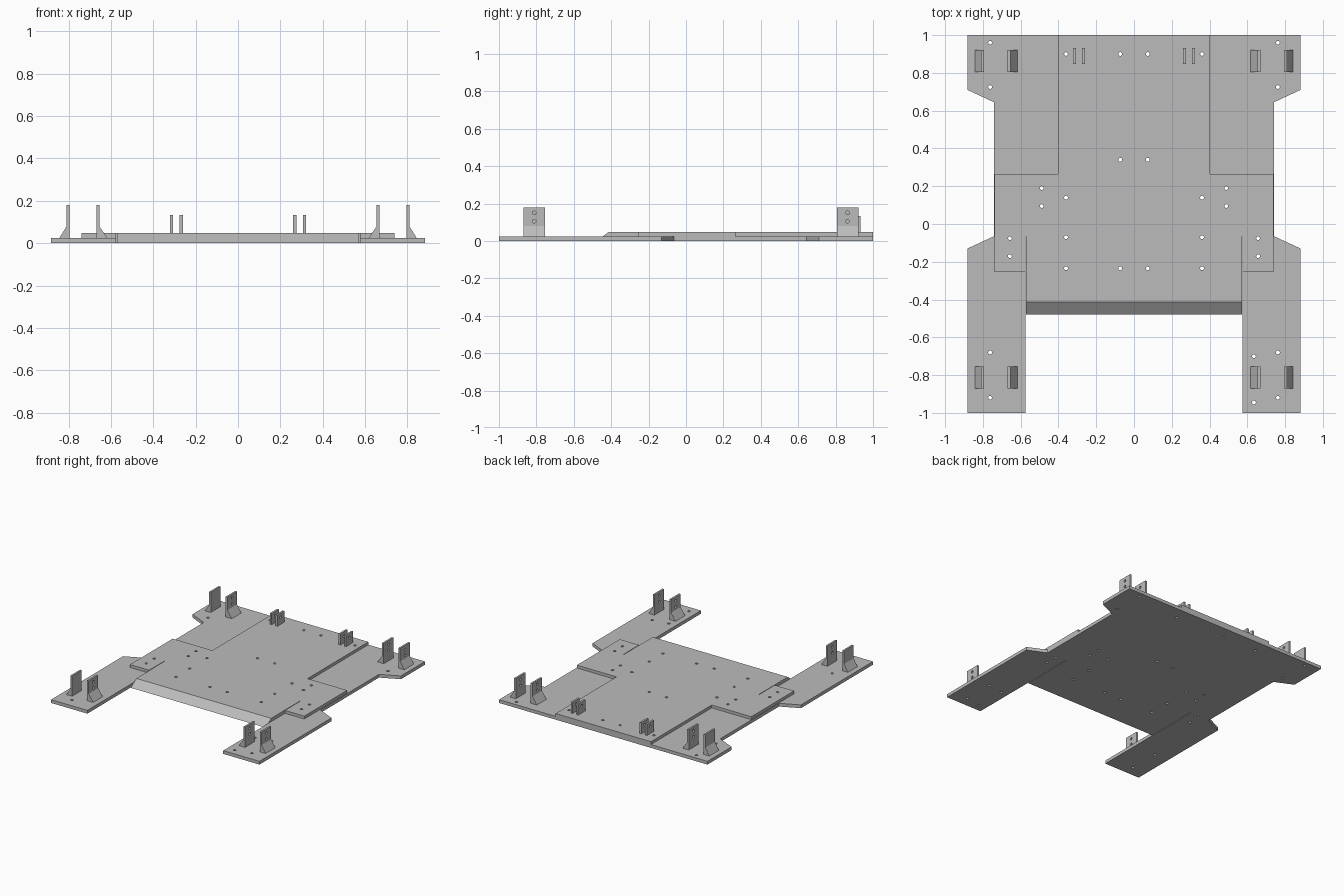
import bpy, bmesh
from mathutils import Matrix, Vector

cube = bpy.data.objects.get("Cube")
if cube:
    bpy.data.objects.remove(cube, do_unlink=True)

grey = bpy.data.materials.new("plain grey")
grey.use_nodes = True
colour = (0.5, 0.5, 0.5, 1)
grey.diffuse_color = colour
grey.node_tree.nodes["Principled BSDF"].inputs["Base Color"].default_value = colour

BASE, DECK = 0.025, 0.047      # top heights of the two layers
FRONT, LEAN = -0.48, 1.4       # front edge and backward lean of the nose
HOLE = 0.01


def new_object(name, bm):
    bmesh.ops.recalc_face_normals(bm, faces=bm.faces)
    mesh = bpy.data.meshes.new(name)
    bm.to_mesh(mesh)
    bm.free()
    mesh.materials.append(grey)
    obj = bpy.data.objects.new(name, mesh)
    bpy.context.collection.objects.link(obj)
    return obj


def prism(name, outline, low, high, place):
    """Extrude a 2D outline from low to high; place maps (u, v, w) to xyz."""
    bm = bmesh.new()
    ends = [[bm.verts.new(place(u, v, w)) for u, v in outline] for w in (low, high)]
    for ring in ends:
        bm.faces.new(ring)
    n = len(outline)
    for i in range(n):
        j = (i + 1) % n
        bm.faces.new((ends[0][i], ends[0][j], ends[1][j], ends[1][i]))
    return new_object(name, bm)


def plate(name, outline, low, high, side=1):
    """Flat plate whose nose edge leans back with height."""
    def place(x, y, z):
        return (x * side, y + (LEAN * z if y == FRONT else 0), z)
    return prism(name, outline, low, high, place)


def drill(objects, centres, axis):
    """Cut round holes along an axis, then discard the cutter."""
    bm = bmesh.new()
    turn = Vector((0, 0, 1)).rotation_difference(Vector(axis)).to_matrix().to_4x4()
    for c in centres:
        bmesh.ops.create_cone(bm, cap_ends=True, segments=16, radius1=HOLE,
                              radius2=HOLE, depth=0.2,
                              matrix=Matrix.Translation(c) @ turn)
    cutter = new_object("hole_cutter", bm)
    cutter.hide_render = True
    for obj in objects:
        mod = obj.modifiers.new("holes", "BOOLEAN")
        mod.operation, mod.solver, mod.object = "DIFFERENCE", "EXACT", cutter
    graph = bpy.context.evaluated_depsgraph_get()
    cut = [bpy.data.meshes.new_from_object(o.evaluated_get(graph)) for o in objects]
    for obj, mesh in zip(objects, cut):
        obj.modifiers.clear()
        obj.data = mesh
    bpy.data.objects.remove(cutter, do_unlink=True)


# Outlines of the plates, for the left half
slit = [(0.575, -0.065), (0.571, -0.065), (0.571, FRONT)]
rear_base = [(0, 0), (0.742, 0), (0.742, 0.645), (0.882, 0.71), (0.882, 1), (0, 1)]
front_base = [(0, 0), (0.742, 0), (0.742, -0.065), (0.882, -0.13), (0.882, -1),
              (0.575, -1)] + slit + [(0, FRONT)]
wing = [(0.403, 0.265), (0.738, 0.265), (0.738, -0.253), (0.575, -0.253)] + slit + [(0.403, FRONT)]
deck = [(-0.403, 1), (0.403, 1), (0.403, FRONT), (-0.403, FRONT)]

plates = [plate("centre_deck", deck, BASE, DECK)]
for side, word in ((1, "left"), (-1, "right")):
    plates += [plate(word + "_rear_base", rear_base, 0, BASE, side),
               plate(word + "_front_base", front_base, 0, BASE, side),
               plate(word + "_wing", wing, BASE, DECK, side)]

# Screw holes through the plates
pairs = [(0.762, 0.96), (0.762, 0.725), (0.36, 0.9), (0.073, 0.9), (0.073, 0.34),
         (0.36, 0.14), (0.36, -0.07), (0.36, -0.235), (0.073, -0.235),
         (0.488, 0.19), (0.488, 0.095), (0.657, -0.075), (0.657, -0.17),
         (0.762, -0.68), (0.762, -0.92)]
spots = [(x * s, y, 0) for x, y in pairs for s in (1, -1)]
spots += [(0.635, -0.70, 0), (0.635, -0.945, 0)]
drill(plates, spots, (0, 0, 1))

# Upright brackets with a sloped foot, and small rear lugs
outer = [(0.795, BASE), (0.843, BASE), (0.809, 0.08), (0.809, 0.18), (0.795, 0.18)]
inner = [(0.669, BASE), (0.617, BASE), (0.655, 0.08), (0.655, 0.18), (0.669, 0.18)]
for side, word in ((1, "left"), (-1, "right")):
    def place(x, z, y):
        return (x * side, y, z)
    for y, end in ((-0.812, "front"), (0.864, "rear")):
        tabs = [prism(f"{word}_{end}_{kind}_bracket", shape, y - 0.058, y + 0.058, place)
                for kind, shape in (("outer", outer), ("inner", inner))]
        drill(tabs, [(x * side, y, z) for x in (0.662, 0.802) for z in (0.105, 0.15)], (1, 0, 0))
    lugs = []
    for x, kind in ((0.26, "inner"), (0.307, "outer")):
        shape = [(x, DECK), (x + 0.015, DECK), (x + 0.015, 0.132), (x, 0.132)]
        lugs.append(prism(f"{word}_{kind}_lug", shape, 0.846, 0.932, place))
    drill(lugs, [(0.29 * side, 0.889, 0.1)], (1, 0, 0))
